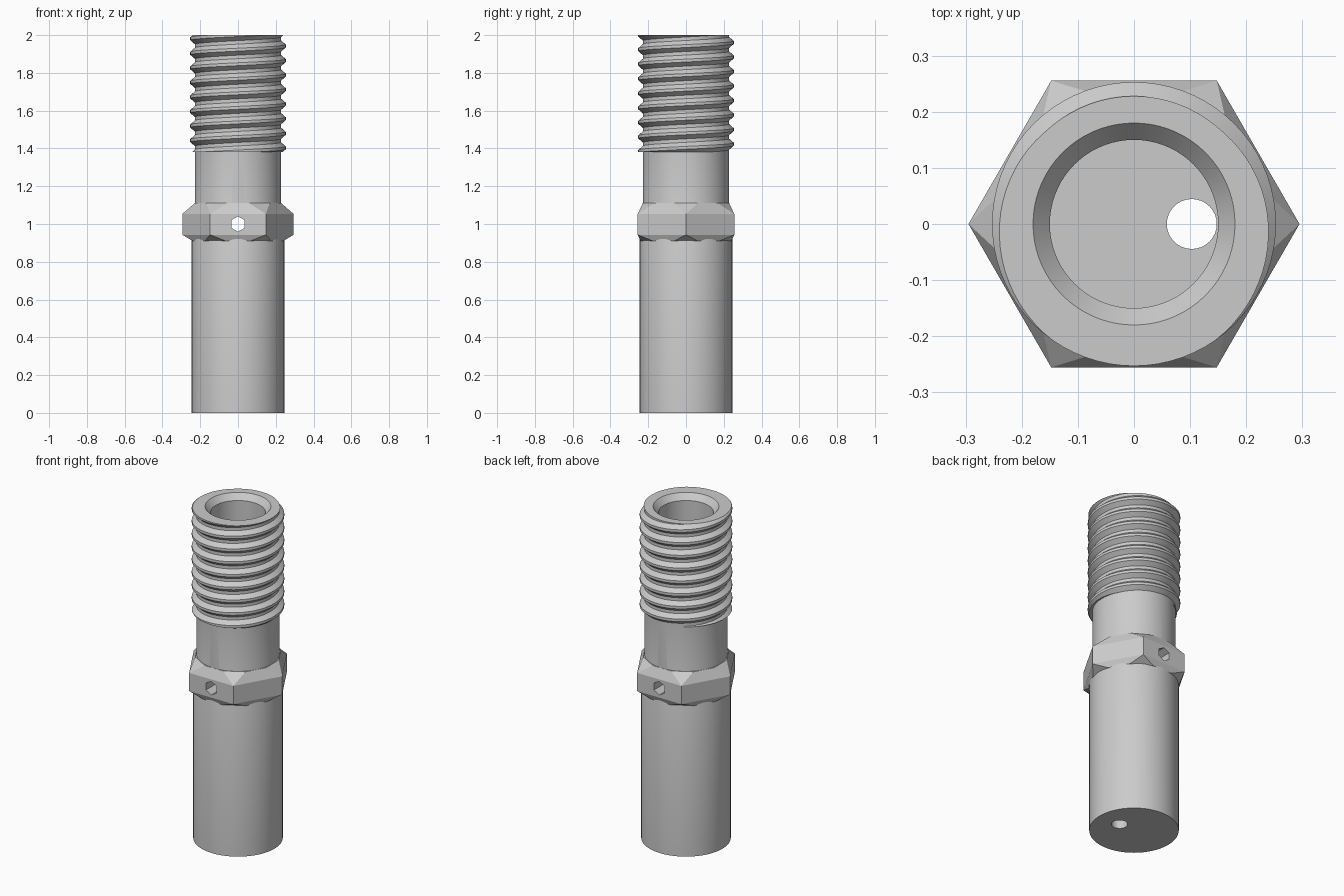
import bpy, bmesh, math
from mathutils import Matrix

if "Cube" in bpy.data.objects:
    bpy.data.objects.remove(bpy.data.objects["Cube"])

TOP, THREAD_START, PITCH = 2.0, 1.38, 0.077
ROOT, CREST, CORE = 0.228, 0.253, 0.225
SEG = 72

steel = bpy.data.materials.new("grey steel")
steel.use_nodes = True
grey = (0.6, 0.6, 0.6, 1)
steel.diffuse_color = grey
steel.node_tree.nodes["Principled BSDF"].inputs["Base Color"].default_value = grey


def finish(name, bm, helper=False):
    bmesh.ops.remove_doubles(bm, verts=bm.verts, dist=1e-5)
    bmesh.ops.recalc_face_normals(bm, faces=bm.faces)
    mesh = bpy.data.meshes.new(name)
    bm.to_mesh(mesh)
    bm.free()
    mesh.materials.append(steel)
    ob = bpy.data.objects.new(name, mesh)
    bpy.context.scene.collection.objects.link(ob)
    if helper:
        ob.hide_render = True
        ob.hide_set(True)
    return ob


def smooth(ob):
    bpy.ops.object.select_all(action='DESELECT')
    ob.select_set(True)
    bpy.context.view_layer.objects.active = ob
    bpy.ops.object.shade_smooth_by_angle(angle=math.radians(25))


def cutter(name, radius, depth, sides, matrix):
    bm = bmesh.new()
    bmesh.ops.create_cone(bm, cap_ends=True, segments=sides, radius1=radius,
                          radius2=radius, depth=depth, matrix=matrix)
    return finish(name, bm, True)


def cut(ob, *tools):
    for tool in tools:
        mod = ob.modifiers.new(tool.name, 'BOOLEAN')
        mod.operation = 'DIFFERENCE'
        mod.solver = 'EXACT'
        mod.object = tool


def ring(bm, radius, z, sides, start=0.0):
    return [bm.verts.new((radius * math.cos(start + math.tau * i / sides),
                          radius * math.sin(start + math.tau * i / sides), z))
            for i in range(sides)]


# Cutters: hexagonal cross hole, offset bottom drain, clearance inside the collar
cross_hole = cutter("cross_hole_cutter", 0.041, 1, 6,
                    Matrix.Translation((0, 0, 1)) @ Matrix.Rotation(math.pi / 2, 4, 'X'))
drain_hole = cutter("drain_hole_cutter", 0.0445, 0.14, 32, Matrix.Translation((0.103, 0, 0.05)))
clearance = cutter("collar_clearance_cutter", 0.2, 1, SEG, Matrix.Translation((0, 0, 1)))

# Stepped tube with a blind, chamfered bore
profile = [(0, 0), (0.245, 0), (0.245, 0.94), (ROOT, 1.0), (ROOT, THREAD_START),
           (CORE, THREAD_START), (CORE, TOP), (0.18, TOP), (0.15, 1.965), (0.15, 0.1), (0, 0.1)]
bm = bmesh.new()
points = [bm.verts.new((r, 0, z)) for r, z in profile]
edges = [bm.edges.new(pair) for pair in zip(points, points[1:])]
bmesh.ops.spin(bm, geom=points + edges, axis=(0, 0, 1), cent=(0, 0, 0),
               angle=math.tau, steps=SEG, use_duplicate=False)
tube = finish("tube_body", bm)
smooth(tube)
cut(tube, cross_hole, drain_hole)

# Hexagonal collar tapering to twelve-sided ends
bm = bmesh.new()
for radius, z, sides in ((0.248, 0.91, 12), (0.295, 0.943, 6), (0.295, 1.053, 6), (0.237, 1.11, 12)):
    ring(bm, radius, z, sides, math.pi / 12 if sides == 12 else 0)
bmesh.ops.convex_hull(bm, input=bm.verts)
bmesh.ops.dissolve_limit(bm, angle_limit=0.01, verts=bm.verts, edges=bm.edges)
collar = finish("hex_collar", bm)
cut(collar, clearance, cross_hole)


# Helical thread: flat crest, sloped flanks, flat root, trimmed flat at both ends
def thread_radius(phase):
    d = abs((phase + 0.5) % 1 - 0.5)
    t = min(max((d - 0.1) / 0.28, 0), 1)
    return CREST + (ROOT - CREST) * t


bm = bmesh.new()
turns = math.ceil((TOP - THREAD_START) / PITCH) + 2
columns = []
for i in range(SEG + 1):
    a = math.tau * i / SEG
    lead = i / SEG + 0.25
    column = [bm.verts.new((CORE * math.cos(a), CORE * math.sin(a), THREAD_START))]
    for k in range(-turns, 2):
        for offset in (-0.38, -0.1, 0.1, 0.38):
            z = min(max(TOP + PITCH * (k + offset + lead), THREAD_START), TOP)
            r = thread_radius((z - TOP) / PITCH - lead)
            column.append(bm.verts.new((r * math.cos(a), r * math.sin(a), z)))
    column.append(bm.verts.new((CORE * math.cos(a), CORE * math.sin(a), TOP)))
    columns.append(column)
for left, right in zip(columns, columns[1:]):
    for j in range(len(left) - 1):
        bm.faces.new((left[j], right[j], right[j + 1], left[j + 1]))
bmesh.ops.dissolve_degenerate(bm, dist=1e-5, edges=bm.edges)
thread = finish("screw_thread", bm)
smooth(thread)
